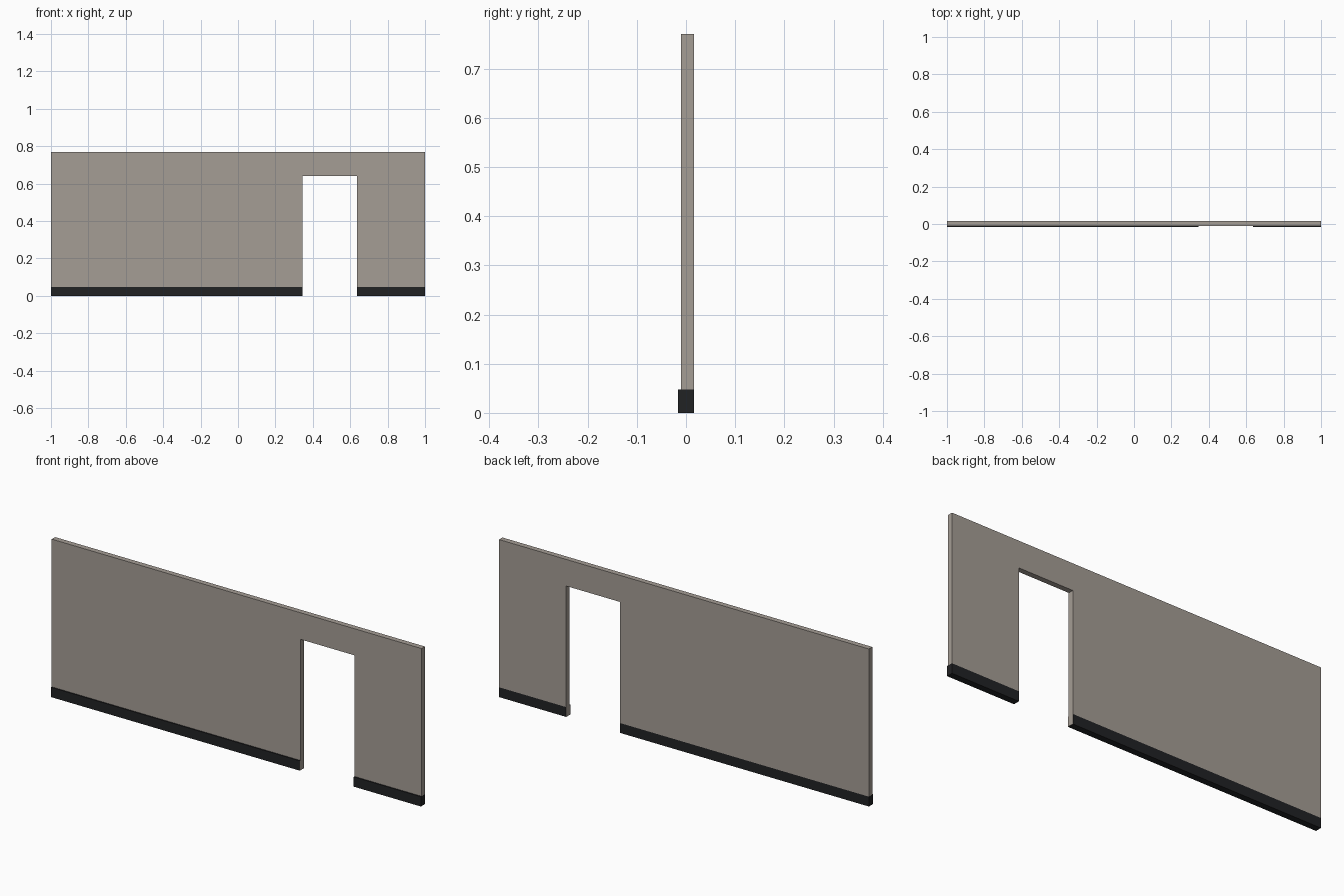
import bpy, bmesh

if "Cube" in bpy.data.objects:
    bpy.data.objects.remove(bpy.data.objects["Cube"])

def linear(c):
    c /= 255
    return c / 12.92 if c <= 0.04045 else ((c + 0.055) / 1.055) ** 2.4

def material(name, rgb):
    m = bpy.data.materials.new(name)
    m.diffuse_color = (*[linear(c) for c in rgb], 1)
    m.use_nodes = True
    m.node_tree.nodes["Principled BSDF"].inputs["Base Color"].default_value = m.diffuse_color
    return m

PLASTER = material("warm_grey_plaster", (165, 157, 149))
DARK = material("dark_skirting", (33, 34, 36))

BACK, WALL_FRONT, BASE_FRONT = 0.0158, -0.0105, -0.0158
DOOR_L, DOOR_R, DOOR_TOP = 0.345, 0.637, 0.64
BASE_TOP, TOP = 0.048, 0.77

def extruded(name, outline, y0, y1, mats):
    """Solid from a front-view (x, z) outline, running from y0 to y1."""
    bm = bmesh.new()
    face = bm.faces.new([bm.verts.new((x, y0, z)) for x, z in outline])
    new = bmesh.ops.extrude_face_region(bm, geom=[face], use_keep_orig=True)["geom"]
    bmesh.ops.translate(bm, vec=(0, y1 - y0, 0),
                        verts=[v for v in new if isinstance(v, bmesh.types.BMVert)])
    bmesh.ops.recalc_face_normals(bm, faces=bm.faces)
    # faces lining the doorway keep the plaster colour
    for f in bm.faces:
        x = f.calc_center_median().x
        if len(mats) > 1 and abs(f.normal.x) > 0.9 and abs(x) < 0.9:
            f.material_index = 1
    me = bpy.data.meshes.new(name)
    bm.to_mesh(me)
    bm.free()
    for m in mats:
        me.materials.append(m)
    ob = bpy.data.objects.new(name, me)
    bpy.context.collection.objects.link(ob)
    return ob

# wall panel with the doorway, resting on the skirting
extruded("wall", [(-1, BASE_TOP), (DOOR_L, BASE_TOP), (DOOR_L, DOOR_TOP),
                  (DOOR_R, DOOR_TOP), (DOOR_R, BASE_TOP), (1, BASE_TOP),
                  (1, TOP), (-1, TOP)], WALL_FRONT, BACK, [PLASTER])

# skirting on each side of the doorway, projecting at the front
for name, x0, x1 in (("skirting_left", -1, DOOR_L), ("skirting_right", DOOR_R, 1)):
    extruded(name, [(x0, 0), (x1, 0), (x1, BASE_TOP), (x0, BASE_TOP)],
             BASE_FRONT, BACK, [DARK, PLASTER])
